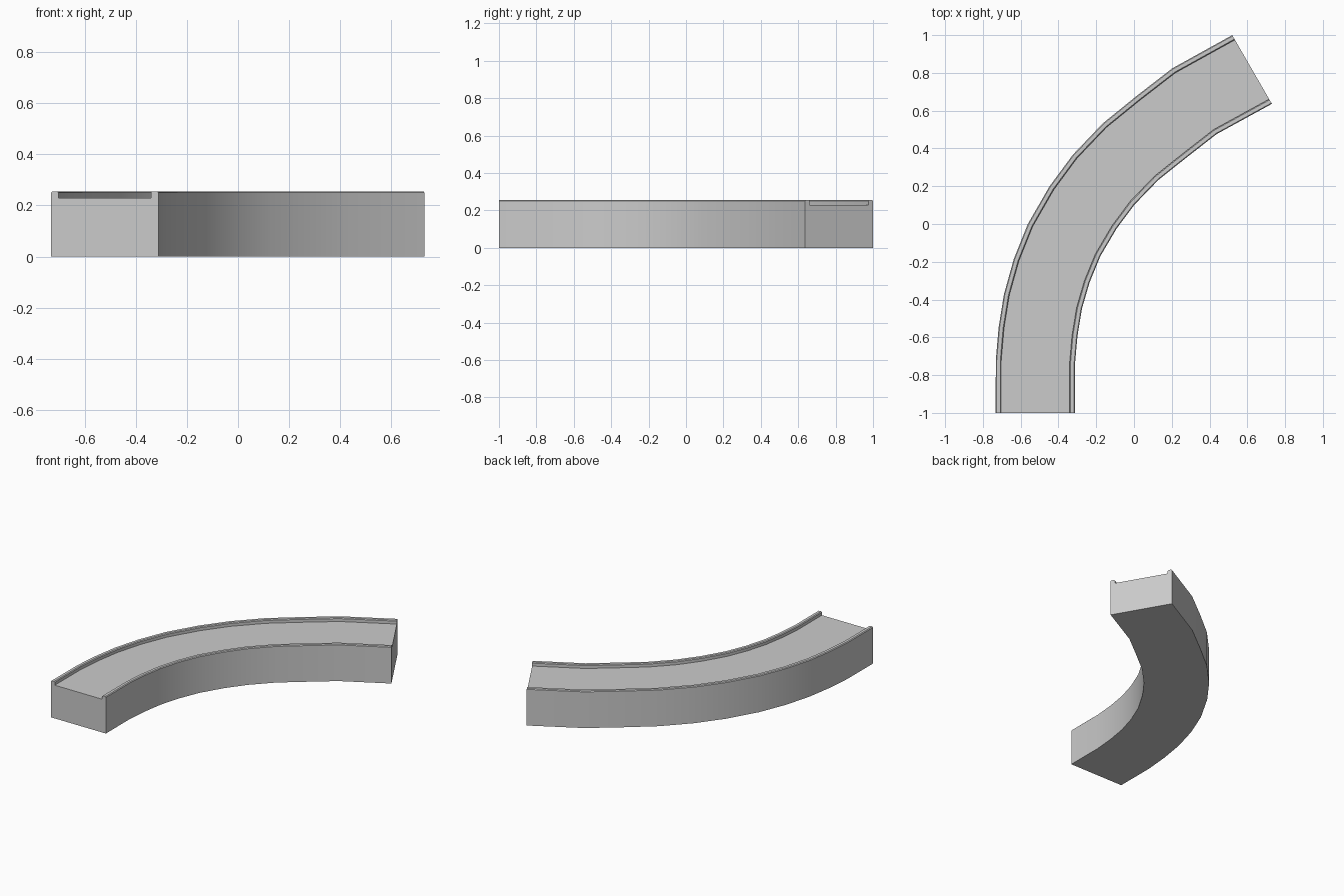
import bpy, bmesh, math

if "Cube" in bpy.data.objects:
    bpy.data.objects.remove(bpy.data.objects["Cube"])

# Centre line of the bend: x, y, heading in degrees (0 = +y, clockwise)
PATH = [(-.522, -1, 0), (-.522, -.73, 2), (-.508, -.57, 6), (-.482, -.41, 10.5),
        (-.436, -.248, 17), (-.37, -.085, 24), (-.27, .087, 32), (-.161, .234, 39),
        (-.018, .383, 45.5), (.146, .515, 50.5), (.32, .65, 56), (.625, .818, 60)]

HALF, RIM, FLOOR, TOP, BEV = .21, .029, .23, .255, .005

# Right half of the cross-section (offset, z), then mirrored to the left
half = [(HALF, 0), (HALF, TOP - BEV), (HALF - BEV, TOP),
        (HALF - RIM + BEV, TOP), (HALF - RIM, TOP - BEV), (HALF - RIM, FLOOR)]
profile = half + [(-u, z) for u, z in reversed(half)]

bm = bmesh.new()
rings = []
for x, y, deg in PATH:
    a = math.radians(deg)
    rings.append([bm.verts.new((x + u * math.cos(a), y - u * math.sin(a), z))
                  for u, z in profile])

# Walls, rims, road bed and underside
n = len(profile)
for r0, r1 in zip(rings, rings[1:]):
    for i in range(n):
        j = (i + 1) % n
        bm.faces.new((r0[i], r0[j], r1[j], r1[i]))

# End caps
bm.faces.new(rings[0])
bm.faces.new(rings[-1][::-1])
bmesh.ops.recalc_face_normals(bm, faces=bm.faces)

mesh = bpy.data.meshes.new("curved_track")
bm.to_mesh(mesh)
bm.free()
track = bpy.data.objects.new("curved_track", mesh)
bpy.context.collection.objects.link(track)

# Smooth along the bend, sharp at the profile corners
bpy.context.view_layer.objects.active = track
track.select_set(True)
bpy.ops.object.shade_smooth_by_angle(angle=math.radians(30))
